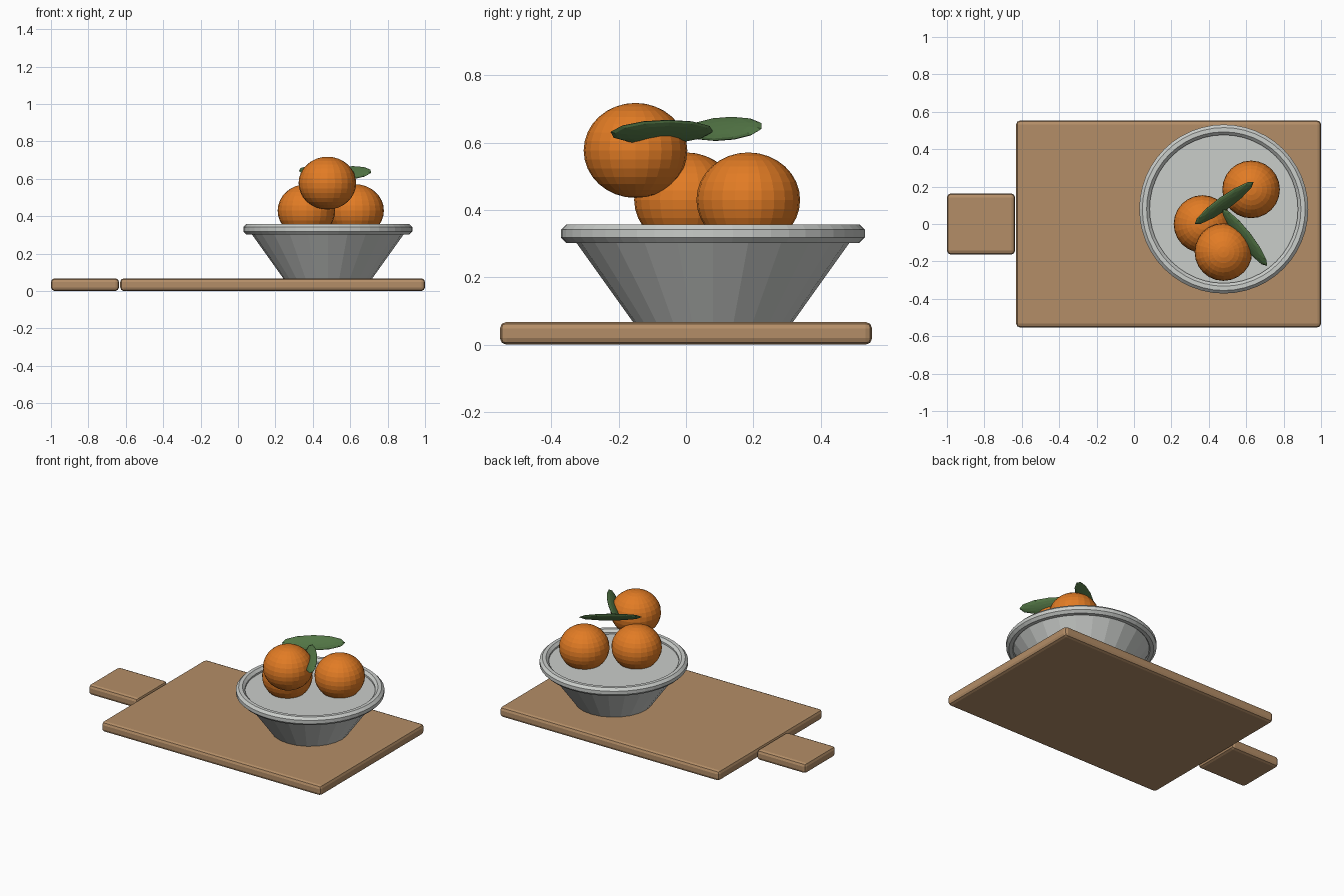
import bpy, bmesh
from math import radians, pi, cos, sin
from mathutils import Matrix, Vector

if "Cube" in bpy.data.objects:
    bpy.data.objects.remove(bpy.data.objects["Cube"], do_unlink=True)


def material(name, rgb):
    m = bpy.data.materials.new(name)
    m.use_nodes = True
    m.diffuse_color = (*rgb, 1)
    m.node_tree.nodes["Principled BSDF"].inputs["Base Color"].default_value = (*rgb, 1)
    return m


WOOD = material("light wood", (0.456, 0.270, 0.136))
CERAMIC = material("pale grey ceramic", (0.59, 0.61, 0.59))
ORANGE = material("orange peel", (0.76, 0.20, 0.018))
GREEN = material("leaf green", (0.085, 0.18, 0.06))


def add(name, bm, mat, loc=(0, 0, 0), rot=(0, 0, 0), scale=(1, 1, 1)):
    bmesh.ops.recalc_face_normals(bm, faces=bm.faces[:])
    mesh = bpy.data.meshes.new(name)
    bm.to_mesh(mesh)
    bm.free()
    mesh.materials.append(mat)
    ob = bpy.data.objects.new(name, mesh)
    ob.location, ob.rotation_euler, ob.scale = loc, rot, scale
    bpy.context.collection.objects.link(ob)
    return ob


def slab(name, x0, x1, half_y, height):
    bm = bmesh.new()
    size = Matrix.Diagonal((x1 - x0, half_y * 2, height, 1))
    bmesh.ops.create_cube(bm, size=1, matrix=size)
    ob = add(name, bm, WOOD, ((x0 + x1) / 2, 0, height / 2))
    bevel = ob.modifiers.new("rounded edges", "BEVEL")
    bevel.width, bevel.segments = 0.02, 2


def ellipsoid(name, mat, segments, rings, loc, scale, rot=(0, 0, 0)):
    bm = bmesh.new()
    bmesh.ops.create_uvsphere(bm, u_segments=segments, v_segments=rings, radius=1)
    add(name, bm, mat, loc, rot, scale)


# Cutting board and its handle
BOARD_TOP = 0.068
slab("cutting_board", -0.63, 1.0, 0.553, BOARD_TOP)
slab("board_handle", -1.0, -0.636, 0.163, BOARD_TOP)

# Bowl body: a closed flaring cone
BX, BY, RIM_Z = 0.48, 0.08, 0.33
bm = bmesh.new()
bmesh.ops.create_cone(bm, cap_ends=True, segments=24, radius1=0.238,
                      radius2=0.425, depth=RIM_Z - BOARD_TOP)
add("bowl_body", bm, CERAMIC, (BX, BY, (RIM_Z + BOARD_TOP) / 2))

# Bowl rim: an octagonal section swept round the bowl
bm = bmesh.new()
section = [bm.verts.new((0.424 + 0.03 * cos((i + 0.5) * pi / 4), 0,
                         0.03 * sin((i + 0.5) * pi / 4))) for i in range(8)]
edges = [bm.edges.new((section[i], section[i - 1])) for i in range(8)]
bmesh.ops.spin(bm, geom=section + edges, cent=(0, 0, 0), axis=(0, 0, 1),
               angle=2 * pi, steps=48, use_merge=True)
bmesh.ops.remove_doubles(bm, verts=bm.verts[:], dist=0.0001)
add("bowl_rim", bm, CERAMIC, (BX, BY, RIM_Z))

# Three slightly flattened oranges
for name, loc in (("orange_left", (0.626, 0.185, 0.43)),
                  ("orange_right", (0.366, 0.0, 0.43)),
                  ("orange_top", (0.478, -0.15, 0.577))):
    ellipsoid(name, ORANGE, 24, 16, loc, (0.154, 0.154, 0.141))

# Two thin tilted leaves
for name, loc, yaw in (("leaf_back", (0.482, 0.112, 0.641), 35.5),
                       ("leaf_front", (0.592, -0.072, 0.632), -52)):
    ellipsoid(name, GREEN, 12, 8, loc, (0.193, 0.05, 0.014),
              (radians(44), 0, radians(yaw)))
